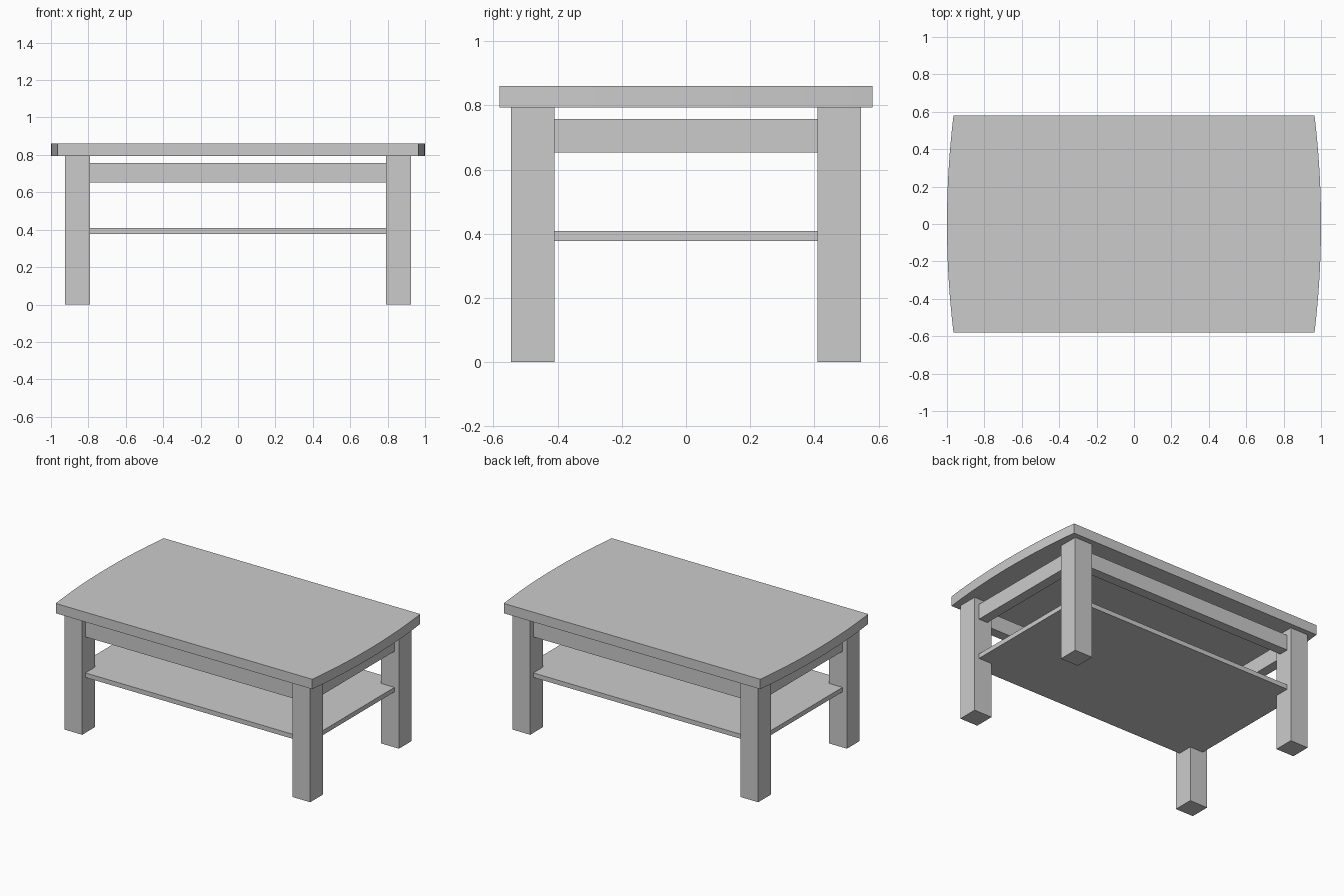
import bpy, bmesh, math

if "Cube" in bpy.data.objects:
    bpy.data.objects.remove(bpy.data.objects["Cube"])


def prism(name, outline, z0, z1):
    """Extrude a counter-clockwise xy outline from z0 up to z1."""
    bm = bmesh.new()
    face = bm.faces.new([bm.verts.new((x, y, z0)) for x, y in outline])
    res = bmesh.ops.extrude_face_region(bm, geom=[face])
    for v in res["geom"]:
        if isinstance(v, bmesh.types.BMVert):
            v.co.z = z1
    bmesh.ops.recalc_face_normals(bm, faces=bm.faces)
    mesh = bpy.data.meshes.new(name)
    bm.to_mesh(mesh)
    bm.free()
    ob = bpy.data.objects.new(name, mesh)
    bpy.context.collection.objects.link(ob)
    return ob


def box(name, x0, x1, y0, y1, z0, z1):
    return prism(name, [(x0, y0), (x1, y0), (x1, y1), (x0, y1)], z0, z1)


LX0, LX1 = 0.791, 0.925      # leg extent in x
LY0, LY1 = 0.409, 0.545      # leg extent in y
RX, RY, RT = 0.891, 0.511, 0.067   # rail outer faces and thickness
LEG_TOP, TOP = 0.794, 0.861

# Table top with bowed ends
half_w, sag, n = 0.581, 0.035, 16
radius = (half_w ** 2 + sag ** 2) / (2 * sag)
ang = math.asin(half_w / radius)
arc = []
for i in range(n + 1):
    a = -ang + 2 * ang * i / n
    arc.append((1 - radius + radius * math.cos(a), radius * math.sin(a)))
prism("table_top", arc + [(-x, -y) for x, y in arc], LEG_TOP, TOP)

# Four square legs
for sx, xn in ((-1, "left"), (1, "right")):
    for sy, yn in ((-1, "front"), (1, "back")):
        xs, ys = sorted((sx * LX0, sx * LX1)), sorted((sy * LY0, sy * LY1))
        box(f"{yn}_{xn}_leg", *xs, *ys, 0, LEG_TOP)

# Rails between the legs
for s, n1, n2 in ((-1, "front", "left"), (1, "back", "right")):
    box(n1 + "_rail", -LX0, LX0, *sorted((s * RY, s * (RY - RT))), 0.653, 0.757)
    box(n2 + "_rail", *sorted((s * RX, s * (RX - RT))), -LY0, LY0, 0.653, 0.757)

# Lower shelf, notched at the corners around the legs
notch = [(RX, -LY0), (RX, LY0), (LX0, LY0), (LX0, RY)]
shelf = notch + [(-LX0, RY), (-LX0, LY0), (-RX, LY0), (-RX, -LY0),
                 (-LX0, -LY0), (-LX0, -RY), (LX0, -RY), (LX0, -LY0)]
prism("lower_shelf", shelf, 0.377, 0.408)
